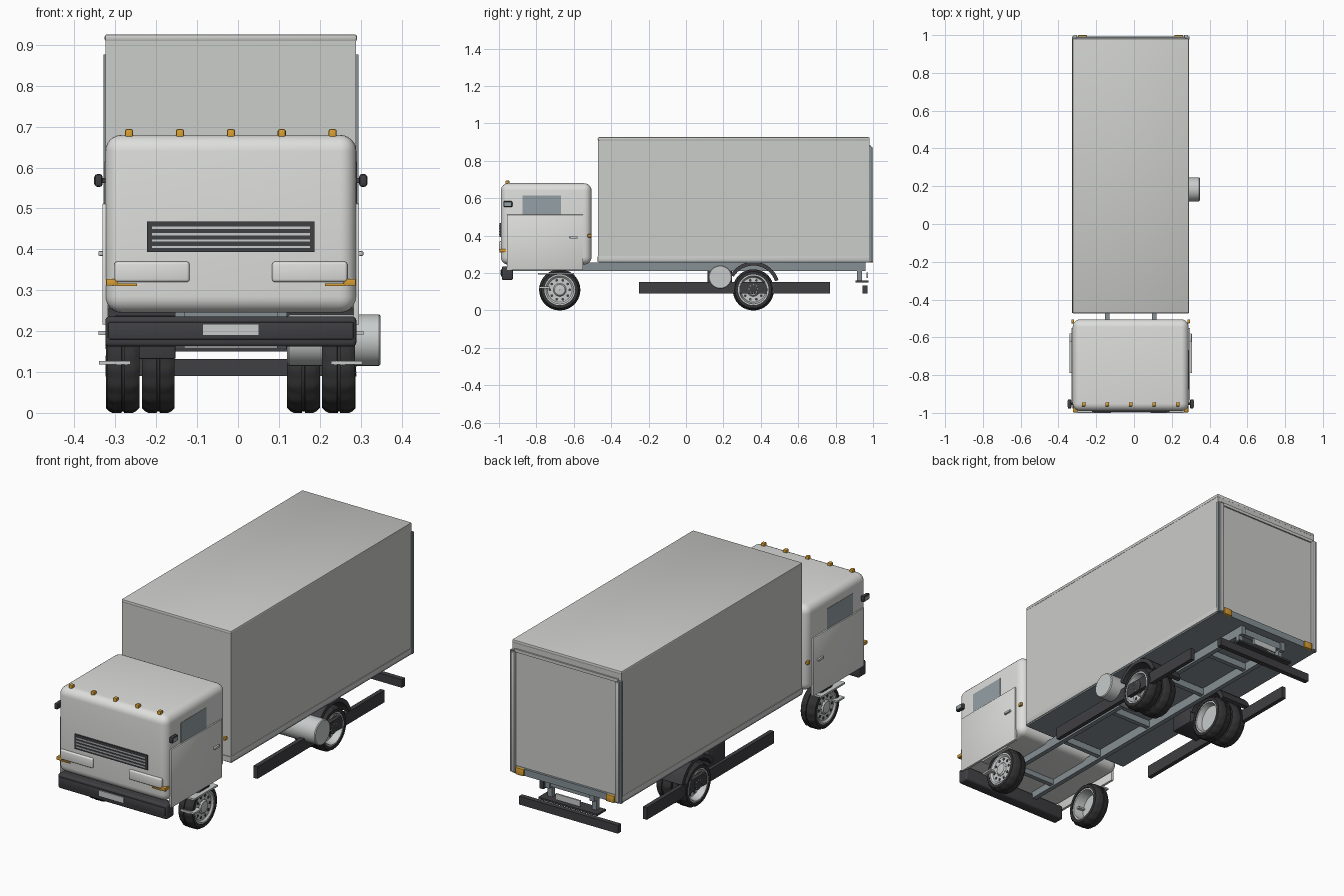
import bpy, bmesh, math
from mathutils import Vector

if "Cube" in bpy.data.objects:
    bpy.data.objects.remove(bpy.data.objects["Cube"])

CX = -0.0175  # centre line of the truck body


def material(name, r, g, b):
    m = bpy.data.materials.new(name)
    m.diffuse_color = (r, g, b, 1)
    m.use_nodes = True
    m.node_tree.nodes["Principled BSDF"].inputs["Base Color"].default_value = m.diffuse_color
    return m


WHITE = material("cab_white", 0.73, 0.74, 0.72)
CARGO = material("cargo_grey", 0.60, 0.61, 0.59)
STEEL = material("frame_steel", 0.24, 0.28, 0.30)
GLASS = material("window_grey", 0.30, 0.35, 0.38)
DARK = material("dark_trim", 0.050, 0.050, 0.056)
RUBBER = material("tyre_black", 0.032, 0.032, 0.034)
METAL = material("rim_metal", 0.58, 0.60, 0.60)
AMBER = material("amber_lamp", 0.68, 0.34, 0.03)


def finish(name, bm, mat, angle=35):
    bmesh.ops.recalc_face_normals(bm, faces=bm.faces)
    me = bpy.data.meshes.new(name)
    bm.to_mesh(me)
    bm.free()
    ob = bpy.data.objects.new(name, me)
    bpy.context.collection.objects.link(ob)
    me.materials.append(mat)
    bpy.ops.object.select_all(action='DESELECT')
    bpy.context.view_layer.objects.active = ob
    ob.select_set(True)
    bpy.ops.object.shade_smooth_by_angle(angle=math.radians(angle))
    return ob


def box(name, x, y, z, mat, bevel=0, seg=2):
    """Box from (min, max) ranges; x is measured from the truck centre line."""
    bm = bmesh.new()
    bmesh.ops.create_cube(bm, size=1)
    for v in bm.verts:
        v.co = Vector((CX + (x[0] + x[1]) / 2 + v.co.x * (x[1] - x[0]),
                       (y[0] + y[1]) / 2 + v.co.y * (y[1] - y[0]),
                       (z[0] + z[1]) / 2 + v.co.z * (z[1] - z[0])))
    if bevel:
        bmesh.ops.bevel(bm, geom=bm.edges[:], offset=bevel, segments=seg,
                        profile=0.5, affect='EDGES')
    return finish(name, bm, mat)


def pair(name, x, y, z, mat, bevel=0, seg=2):
    box(name + "_right", x, y, z, mat, bevel, seg)
    box(name + "_left", (-x[1], -x[0]), y, z, mat, bevel, seg)


def lathe(name, pts, cy, cz, mat, n=40, lugs=()):
    """Spin a closed (x, radius) profile around an axis along x."""
    bm = bmesh.new()
    rings = []
    for i in range(n):
        a = 2 * math.pi * i / n
        ring = []
        for k, (x, r) in enumerate(pts):
            if k in lugs and (i // 2) % 2:
                r *= 0.965
            ring.append(bm.verts.new((CX + x, cy + r * math.cos(a), cz + r * math.sin(a))))
        rings.append(ring)
    m = len(pts)
    for i in range(n):
        a, b = rings[i], rings[(i + 1) % n]
        for k in range(m):
            j = (k + 1) % m
            bm.faces.new((a[k], a[j], b[j], b[k]))
    bmesh.ops.remove_doubles(bm, verts=bm.verts, dist=1e-5)
    return finish(name, bm, mat)


def wheel(name, s, inner, outer, cy, dish, holes):
    """Tyre plus dished rim; s is the side, dish the depth of the rim face."""
    cz, w = 0.11, outer - inner
    prof = [(0, .082), (0, .098), (.008, .106), (.016, .11), (.036, .11), (.037, .106),
            (.043, .106), (.044, .11), (w - .016, .11), (w - .008, .106), (w, .098), (w, .082)]
    lathe(name + "_tyre", [(s * (inner + x), r) for x, r in prof], cy, cz, RUBBER, 64,
          lugs=(2, 3, 8, 9))
    f = outer - dish
    rim = [(inner + .004, .083), (outer - .002, .083), (outer - .002, .075), (f, .066),
           (f, .035), (f + .008, .028), (f + .010, .0005), (f - .012, .0005),
           (f - .012, .068), (inner + .004, .074)]
    lathe(name + "_rim", [(s * x, r) for x, r in rim], cy, cz, METAL, 40)
    # ring of vent holes and bolts
    for k in range(holes):
        a = 2 * math.pi * k / holes
        for label, rad, size, mat in (("vent", .053, .0075, DARK), ("bolt", .034, .0035, STEEL)):
            d = [(f - .002, .0002), (f - .002, size), (f + .002, size), (f + .002, .0002)]
            lathe(f"{name}_{label}_{k}", [(s * x, r) for x, r in d],
                  cy + rad * math.cos(a), cz + rad * math.sin(a), mat, 8)


# cargo body with roof cap, lower rail and floor
box("cargo_box", (-.306, .306), (-.47, .98), (.268, .918), CARGO)
box("cargo_roof", (-.3085, .3085), (-.472, .982), (.908, .926), CARGO, .006)
pair("cargo_lower_rail", (.300, .3095), (-.472, .982), (.264, .288), CARGO, .002)
box("cargo_floor", (-.307, .307), (-.468, .98), (.256, .270), STEEL)
box("front_sill", (-.306, .306), (-.474, -.465), (.26, .288), CARGO)

# rear door frame and tail lamps
pair("rear_post", (.290, .312), (.978, .992), (.258, .876), STEEL)
pair("rear_post_trim", (.283, .303), (.985, 1.0), (.262, .872), CARGO, .002)
box("rear_header", (-.29, .29), (.978, .987), (.868, .884), CARGO)
box("rear_sill", (-.30, .30), (.978, .992), (.256, .29), STEEL)
pair("tail_lamp", (.232, .278), (.984, 1.0), (.255, .29), AMBER, .003)

# chassis
pair("chassis_rail", (.113, .137), (-.93, .96), (.210, .256), STEEL)
for i, y in enumerate((-.78, -.42, -.05, .36, .68, .94)):
    box(f"cross_member_{i}", (-.115, .115), (y - .012, y + .012), (.218, .252), STEEL)

# rounded cab
box("cab", (-.307, .307), (-.99, -.505), (.245, .68), WHITE, .04, 6)
pair("cab_door", (.300, .314), (-.958, -.55), (.216, .512), WHITE, .002)
pair("side_window", (.302, .3085), (-.875, -.668), (.51, .615), GLASS)
pair("door_handle", (.312, .324), (-.622, -.58), (.384, .396), METAL, .003)
pair("mirror", (.314, .333), (-.977, -.928), (.553, .584), DARK, .006)
pair("mirror_glass", (.3325, .3345), (-.970, -.935), (.559, .578), GLASS)
pair("mirror_arm", (.285, .318), (-.955, -.945), (.562, .574), DARK)
pair("side_marker", (.300, .314), (-.526, -.506), (.391, .408), AMBER, .003)

# grille: dark recess plate with light slats
box("grille", (-.205, .205), (-.996, -.985), (.393, .468), DARK)
for i in range(4):
    z = .406 + i * .0155
    box(f"grille_slat_{i}", (-.193, .193), (-.999, -.990), (z - .0028, z + .0028), METAL)

# headlamps, turn lamps and roof lamps
pair("headlamp", (.101, .285), (-1.0, -.975), (.32, .37), WHITE, .007, 3)
pair("turn_lamp", (.276, .305), (-.997, -.955), (.311, .328), AMBER, .002)
pair("turn_strip", (.230, .280), (-.996, -.983), (.310, .316), AMBER)
for i in range(5):
    x = (i - 2) * .1245
    box(f"roof_lamp_{i}", (x - .010, x + .010), (-.966, -.944), (.668, .694), AMBER, .005)

# bumper with plate
box("bumper", (-.307, .307), (-.985, -.925), (.162, .236), DARK, .010, 3)
box("bumper_ridge", (-.300, .300), (-.988, -.97), (.180, .222), DARK, .003)
box("front_plate", (-.069, .069), (-.993, -.985), (.189, .217), METAL)

# wheels
for s, side in ((1, "right"), (-1, "left")):
    wheel(f"front_wheel_{side}", s, .2235, .3035, -.675, .010, 10)
    wheel(f"rear_outer_wheel_{side}", s, .2255, .3055, .36, .036, 10)
    wheel(f"rear_inner_wheel_{side}", s, .1375, .2175, .36, .036, 0)
    # hub poking through the side guard
    hub = [(.25, .0005), (.25, .028), (.304, .028), (.306, .022), (.306, .0005)]
    lathe(f"rear_hub_{side}", [(s * x, r) for x, r in hub], .36, .115, DARK, 20)
    for k in range(8):
        a = 2 * math.pi * k / 8
        nut = [(.300, .0002), (.300, .003), (.307, .003), (.307, .0002)]
        lathe(f"hub_nut_{side}_{k}", [(s * x, r) for x, r in nut],
              .36 + .023 * math.cos(a), .115 + .023 * math.sin(a), METAL, 6)

    # curved rear mudguard
    bm = bmesh.new()
    arcs = []
    for i in range(17):
        a = math.radians(18 + i * 8.2)
        arcs.append([bm.verts.new((CX + s * x, .36 + r * math.cos(a), .118 + r * math.sin(a)))
                     for x, r in ((.135, .122), (.135, .142), (.306, .142), (.306, .122))])
    for a, b in zip(arcs, arcs[1:]):
        for k in range(4):
            bm.faces.new((a[k], a[(k + 1) % 4], b[(k + 1) % 4], b[k]))
    bm.faces.new(arcs[0])
    bm.faces.new(arcs[-1])
    finish(f"rear_mudguard_{side}", bm, DARK)

# cab steps
pair("lower_step", (.245, .322), (-.787, -.728), (.118, .127), METAL)
pair("upper_step", (.285, .324), (-.79, -.60), (.191, .200), METAL)

# side guards, fuel tank and battery box
pair("side_guard", (.280, .3015), (-.25, .77), (.09, .152), DARK)
tank = [(.1375, .0005), (.1375, .058), (.142, .063), (.362, .063), (.3665, .059), (.3665, .0005)]
lathe("fuel_tank", tank, .183, .178, METAL, 32)
box("battery_box", (-.285, -.135), (.115, .245), (.132, .238), DARK, .004)

# rear underrun bar, shelf and plate
box("underrun_bar", (-.278, .278), (.945, .97), (.09, .132), DARK)
box("rear_shelf", (-.165, .165), (.905, .975), (.150, .160), DARK)
pair("rear_hanger", (.113, .137), (.915, .94), (.158, .215), STEEL)
box("rear_plate", (-.069, .069), (.966, .974), (.172, .202), METAL)
